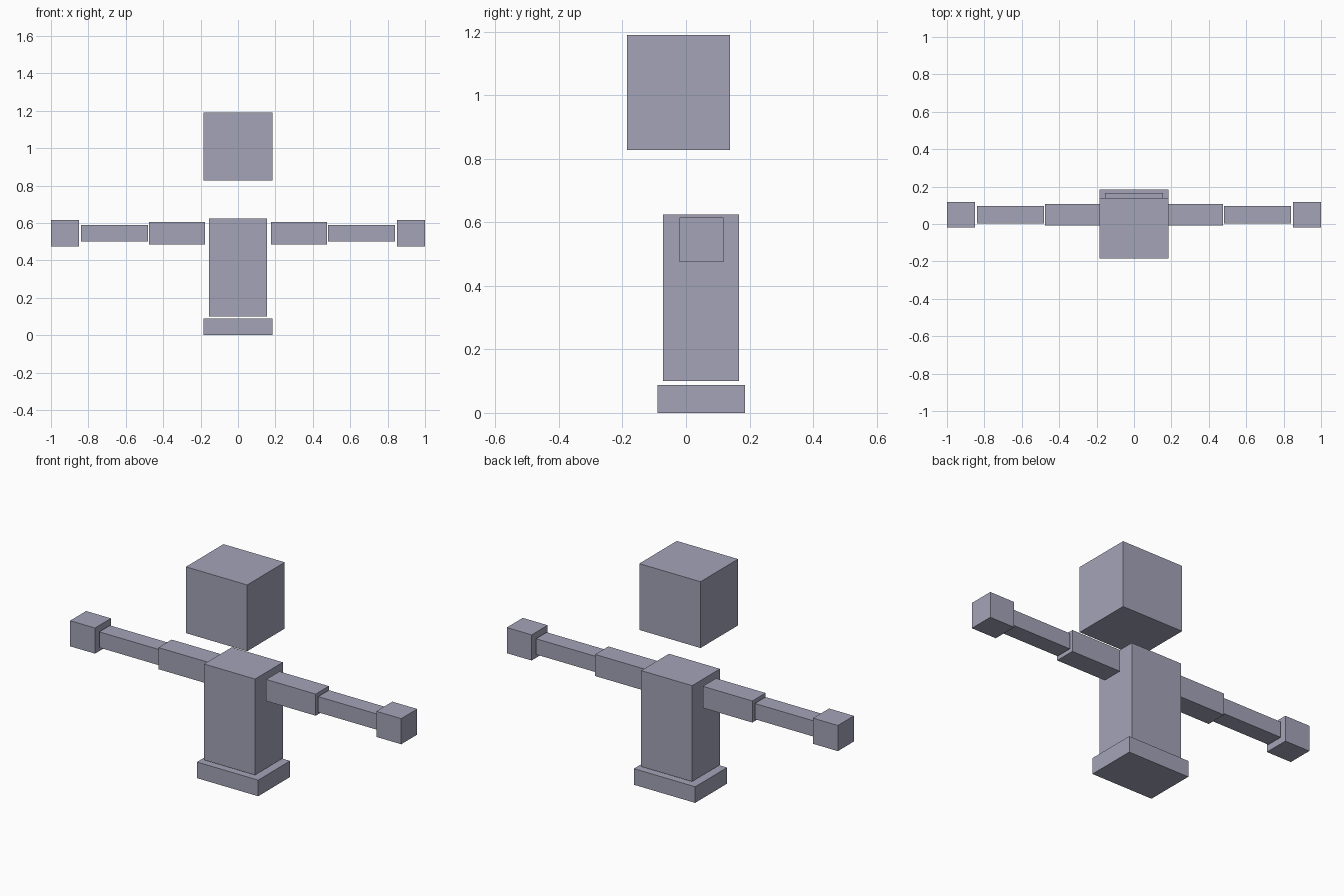
import bpy

cube = bpy.data.objects.get("Cube")
if cube:
    bpy.data.objects.remove(cube, do_unlink=True)

# Single flat colour
COLOUR = (0.37, 0.37, 0.48, 1.0)
grey = bpy.data.materials.new("lavender grey")
grey.use_nodes = True
grey.diffuse_color = COLOUR
grey.node_tree.nodes["Principled BSDF"].inputs["Base Color"].default_value = COLOUR


def box(name, x, y, z):
    """Axis-aligned box from (min, max) ranges."""
    ranges = (x, y, z)
    bpy.ops.mesh.primitive_cube_add(size=1, location=[(a + b) / 2 for a, b in ranges])
    ob = bpy.context.object
    ob.name = name
    ob.scale = [b - a for a, b in ranges]
    bpy.ops.object.transform_apply(location=False, rotation=False, scale=True)
    ob.data.materials.append(grey)
    return ob


# Central stack: base, torso and floating head
box("base", (-0.185, 0.185), (-0.09, 0.185), (0, 0.088))
box("torso", (-0.154, 0.154), (-0.073, 0.167), (0.101, 0.625))
box("head", (-0.185, 0.185), (-0.185, 0.139), (0.828, 1.19))

# Arm segments: inner x, outer x, thickness in y, thickness in z
ARM_Y, ARM_Z = 0.049, 0.545
SEGMENTS = {
    "upper_arm": (0.176, 0.475, 0.114, 0.118),
    "forearm": (0.482, 0.84, 0.092, 0.086),
    "hand": (0.85, 1.0, 0.138, 0.14),
}
for side, s in (("left", 1), ("right", -1)):
    for part, (inner, outer, dy, dz) in SEGMENTS.items():
        box(f"{side}_{part}", sorted((s * inner, s * outer)),
            (ARM_Y - dy / 2, ARM_Y + dy / 2), (ARM_Z - dz / 2, ARM_Z + dz / 2))
